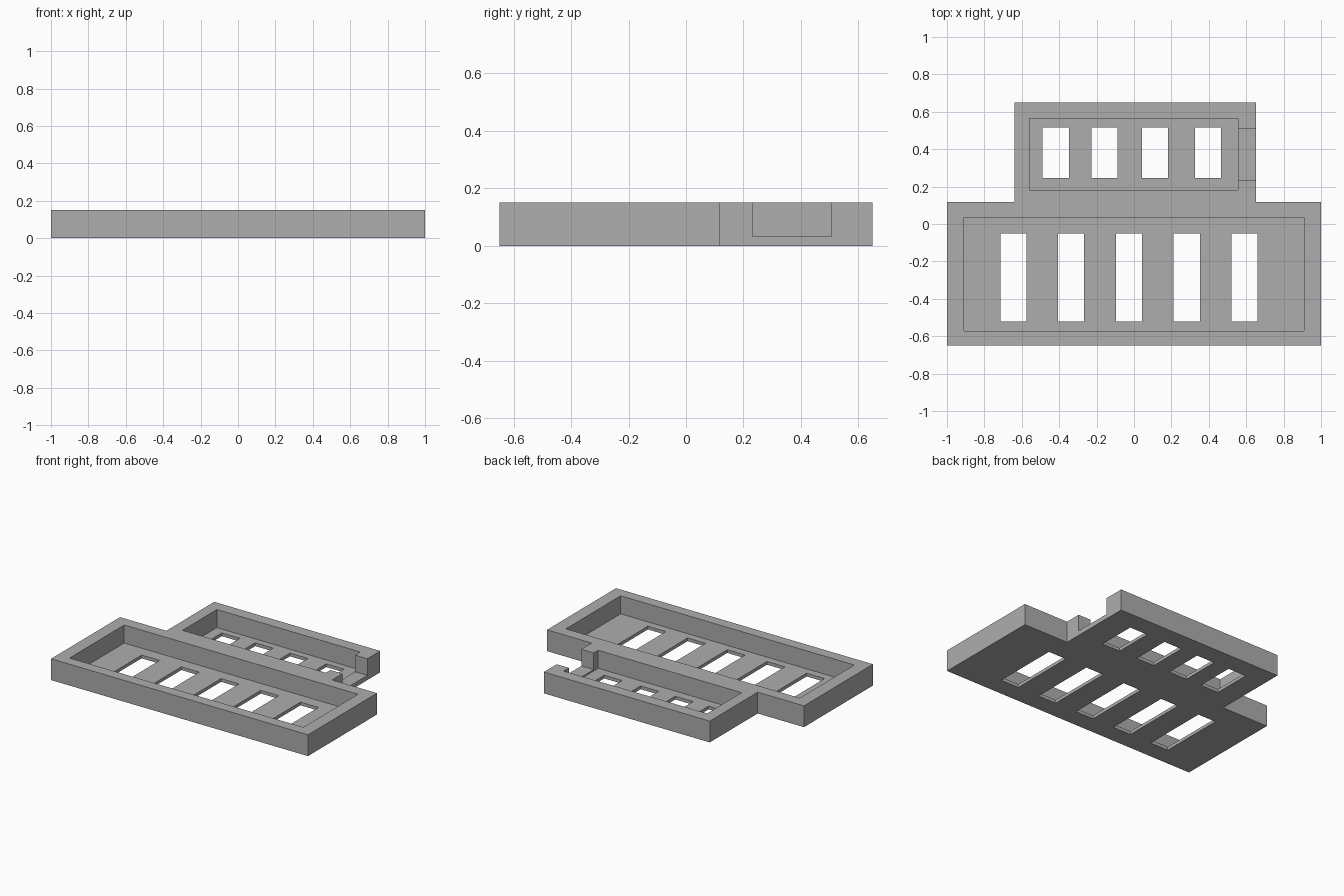
import bpy
import bmesh

cube = bpy.data.objects.get("Cube")
if cube:
    bpy.data.objects.remove(cube, do_unlink=True)

HEIGHT = 0.15
FLOOR = 0.023
NOTCH_SILL = 0.033

grey = bpy.data.materials.new("plain_grey")
grey.use_nodes = True
colour = (0.42, 0.42, 0.42, 1)
grey.diffuse_color = colour
grey.node_tree.nodes["Principled BSDF"].inputs["Base Color"].default_value = colour


def prism(name, outline, z0, z1):
    """Extrude a flat outline from z0 up to z1."""
    bm = bmesh.new()
    face = bm.faces.new([bm.verts.new((x, y, z0)) for x, y in outline])
    top = bmesh.ops.extrude_face_region(bm, geom=[face])["geom"]
    verts = [v for v in top if isinstance(v, bmesh.types.BMVert)]
    bmesh.ops.translate(bm, verts=verts, vec=(0, 0, z1 - z0))
    bmesh.ops.recalc_face_normals(bm, faces=bm.faces)
    mesh = bpy.data.meshes.new(name)
    bm.to_mesh(mesh)
    bm.free()
    mesh.materials.append(grey)
    obj = bpy.data.objects.new(name, mesh)
    bpy.context.collection.objects.link(obj)
    return obj


def cut(target, name, x0, x1, y0, y1, z0):
    """Remove a box that is open at the top."""
    outline = [(x0, y0), (x1, y0), (x1, y1), (x0, y1)]
    cutter = prism(name, outline, z0, HEIGHT + 0.1)
    cutter.hide_render = True
    mod = target.modifiers.new(name, "BOOLEAN")
    mod.operation = "DIFFERENCE"
    mod.solver = "EXACT"
    mod.object = cutter
    bpy.context.view_layer.objects.active = target
    bpy.ops.object.modifier_apply(modifier=mod.name)
    bpy.data.objects.remove(cutter, do_unlink=True)


# Stepped outer body
tray = prism("stepped_tray", [
    (-1, -0.65), (1, -0.65), (1, 0.117), (0.652, 0.117),
    (0.652, 0.65), (-0.64, 0.65), (-0.64, 0.117), (-1, 0.117)], 0, HEIGHT)

# Two recessed compartments
cut(tray, "front_recess", -0.91, 0.91, -0.573, 0.035, FLOOR)
cut(tray, "back_recess", -0.56, 0.556, 0.182, 0.565, FLOOR)

# Opening through the side wall of the back compartment
cut(tray, "side_notch", 0.52, 0.75, 0.232, 0.507, NOTCH_SILL)

# Slots through the floors
HALF = 0.07
for i in range(5):
    x = -0.645 + 0.309 * i
    cut(tray, "front_slot", x - HALF, x + HALF, -0.52, -0.05, -0.1)
for x in (-0.418, -0.158, 0.112, 0.395):
    cut(tray, "back_slot", x - HALF, x + HALF, 0.245, 0.517, -0.1)
